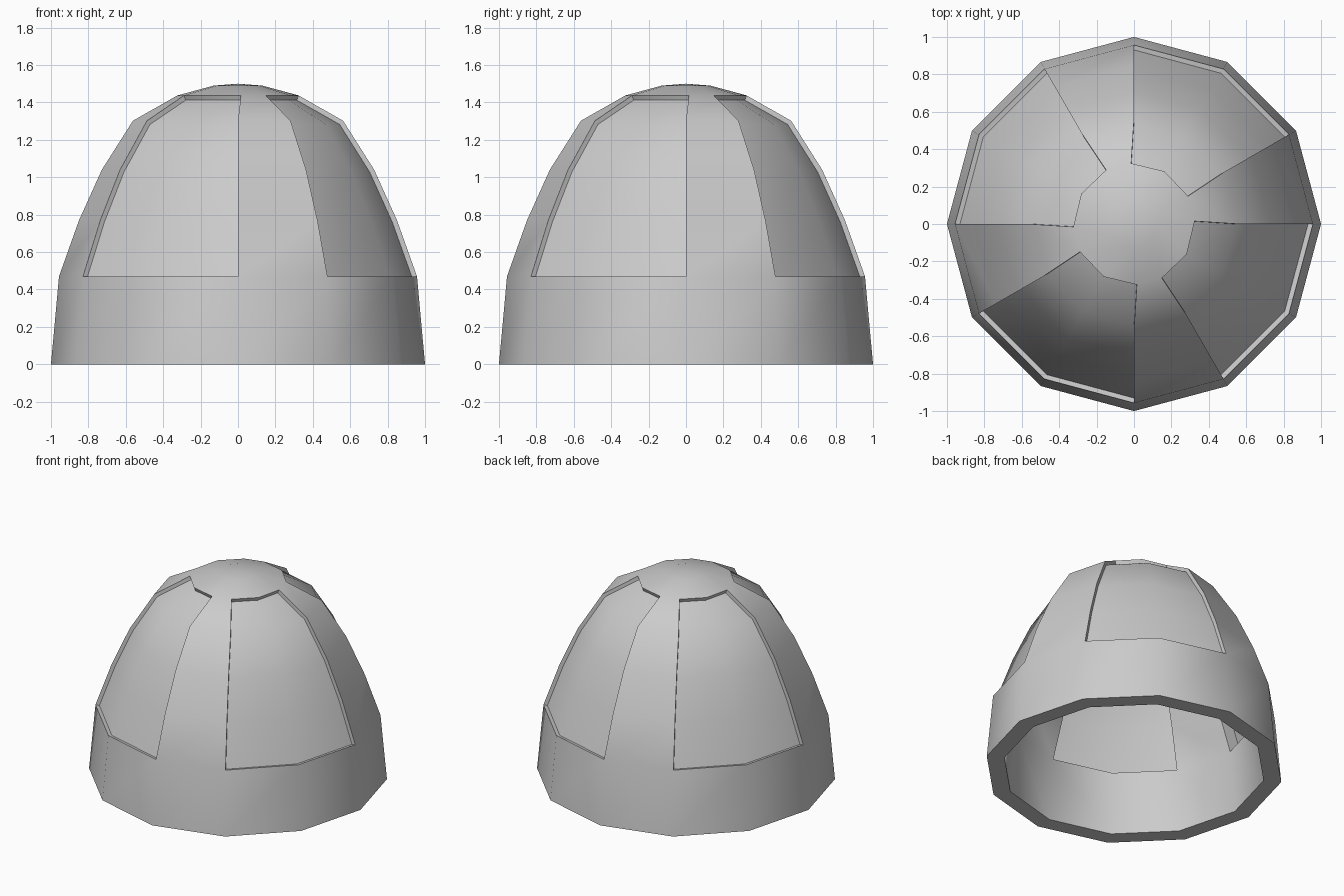
import bpy, bmesh
from math import sin, cos, radians, hypot

if "Cube" in bpy.data.objects:
    bpy.data.objects.remove(bpy.data.objects["Cube"])

SIDES = 12
# Dome profile (radius, height), bottom to top; the apex is added separately
PROFILE = [(1, 0), (0.957, 0.47), (0.85, 0.77), (0.728, 1.04),
           (0.562, 1.302), (0.325, 1.437), (0.13, 1.49)]
APEX = 1.5
WALL, RECESS = 0.12, 0.027
WIN_LOW, WIN_TOP = 1, 5          # rings the windows span


def ring_normal(i):
    if i == 0:
        return 1, 0
    a = PROFILE[i - 1]
    b = PROFILE[i + 1] if i + 1 < len(PROFILE) else (0, APEX)
    dr, dz = b[0] - a[0], b[1] - a[1]
    n = hypot(dr, dz)
    return dz / n, -dr / n


def point(i, j, depth):
    """Point on ring i, column j, sunk inward by depth."""
    nr, nz = ring_normal(i)
    r = PROFILE[i][0] - nr * depth
    z = PROFILE[i][1] - nz * depth
    a = 30 * j
    if i == WIN_TOP:             # window heads flare slightly
        a += {0: 2.7, 1: -2.7, 2: 0}[j % 3]
    return r * cos(radians(a)), r * sin(radians(a)), z


def is_window(i, j):
    return WIN_LOW <= i < WIN_TOP and j % 3 != 0


def surface(bm, depth, keep, cap):
    """Add the chosen dome cells at one depth."""
    cache, faces = {}, []

    def vert(i, j):
        j %= SIDES
        if (i, j) not in cache:
            cache[i, j] = bm.verts.new(point(i, j, depth))
        return cache[i, j]

    for i in range(len(PROFILE) - 1):
        for j in range(SIDES):
            if keep(i, j):
                faces.append(bm.faces.new((vert(i, j), vert(i, j + 1),
                                           vert(i + 1, j + 1), vert(i + 1, j))))
    if cap:
        top = len(PROFILE) - 1
        apex = bm.verts.new((0, 0, APEX - depth))
        for j in range(SIDES):
            faces.append(bm.faces.new((vert(top, j), vert(top, j + 1), apex)))
    return cache, faces


def finish(bm, name):
    mesh = bpy.data.meshes.new(name)
    bm.to_mesh(mesh)
    bm.free()
    ob = bpy.data.objects.new(name, mesh)
    bpy.context.collection.objects.link(ob)
    bpy.ops.object.select_all(action='DESELECT')
    ob.select_set(True)
    bpy.context.view_layer.objects.active = ob
    bpy.ops.object.shade_smooth_by_angle(angle=radians(45))
    return ob


# Thick dome shell with four window openings
bm = bmesh.new()
outer, _ = surface(bm, 0, lambda i, j: not is_window(i, j), True)
rims = [e for e in bm.edges if e.is_boundary]
inner, inner_faces = surface(bm, WALL, lambda i, j: not is_window(i, j), True)
key = {v: k for k, v in outer.items()}
for e in rims:
    a, b = e.verts
    bm.faces.new((a, b, inner[key[b]], inner[key[a]]))
bmesh.ops.reverse_faces(bm, faces=inner_faces)
bmesh.ops.recalc_face_normals(bm, faces=bm.faces[:])
finish(bm, "dome_shell")

# Recessed window panes
bm = bmesh.new()
surface(bm, RECESS, is_window, False)
finish(bm, "window_panes")
